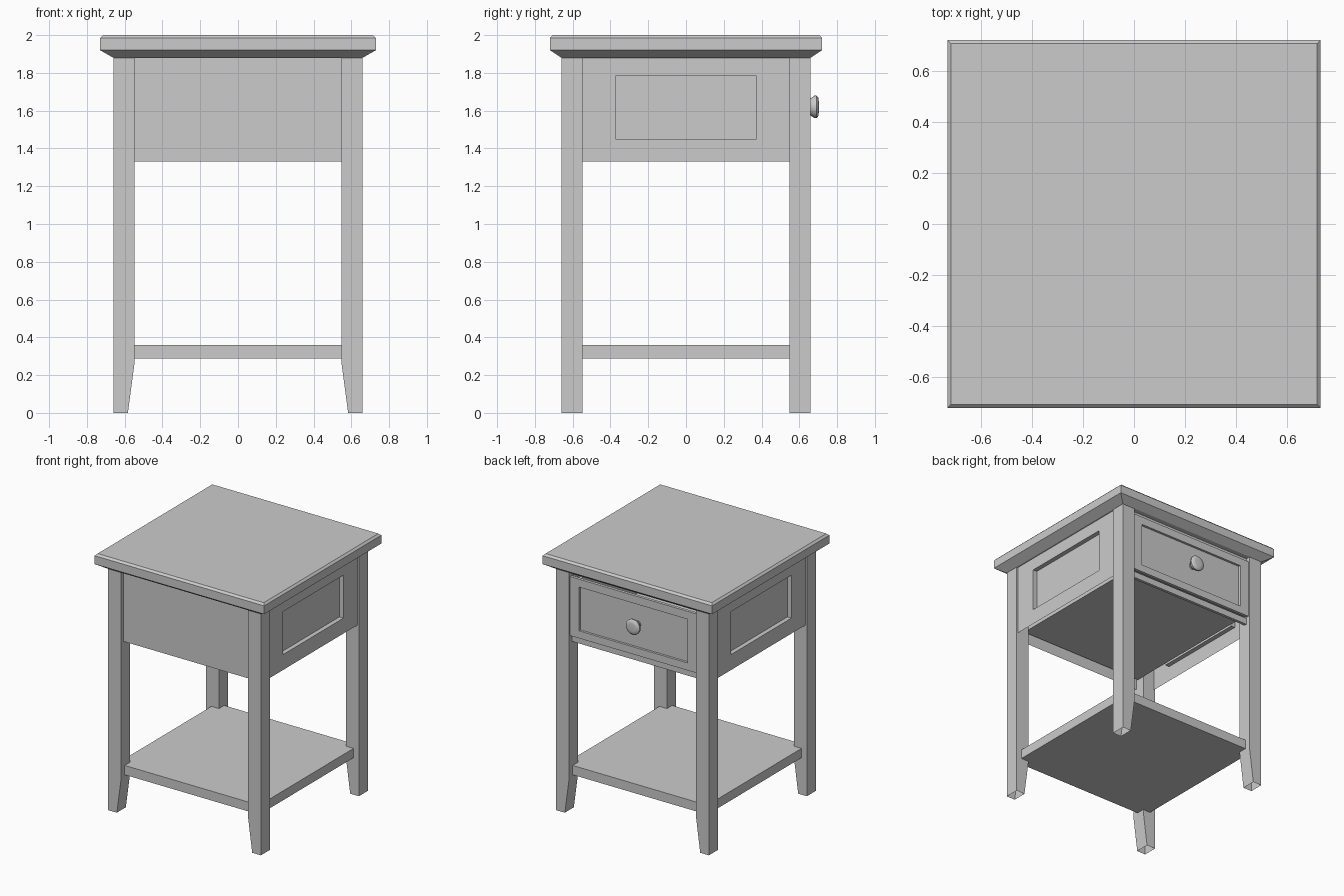
import bpy, bmesh, math

if "Cube" in bpy.data.objects:
    bpy.data.objects.remove(bpy.data.objects["Cube"])

ORDER = {'x': (2, 0, 1), 'y': (0, 2, 1), 'z': (0, 1, 2)}


def loft(name, axis, rings, start=True, end=True):
    """Bridge rectangles (u0, u1, v0, v1, w) stacked along an axis."""
    bm = bmesh.new()
    loops = []
    for u0, u1, v0, v1, w in rings:
        pts = [(u0, v0, w), (u1, v0, w), (u1, v1, w), (u0, v1, w)]
        loops.append([bm.verts.new([p[i] for i in ORDER[axis]]) for p in pts])
    for a, b in zip(loops, loops[1:]):
        for i in range(4):
            j = (i + 1) % 4
            bm.faces.new((a[i], a[j], b[j], b[i]))
    if start:
        bm.faces.new(loops[0])
    if end:
        bm.faces.new(loops[-1])
    bmesh.ops.recalc_face_normals(bm, faces=bm.faces)
    if start != end:  # open sheets face away from the centre
        bm.normal_update()
        f = max(bm.faces, key=lambda f: f.calc_area())
        if f.normal.dot(f.calc_center_median()) < 0:
            bmesh.ops.reverse_faces(bm, faces=bm.faces)
    me = bpy.data.meshes.new(name)
    bm.to_mesh(me)
    bm.free()
    ob = bpy.data.objects.new(name, me)
    bpy.context.collection.objects.link(ob)
    return ob


def box(name, x, y, z):
    return loft(name, 'z', [(*x, *y, z[0]), (*x, *y, z[1])])


# Table top with sloped underside and small upper chamfer
loft("table_top", 'z', [(-a, a, -b, b, z) for a, b, z in
     [(.66, .66, 1.88), (.73, .72, 1.92), (.73, .72, 1.985), (.715, .705, 2.0)]])

# Legs, tapered on the inner side at the foot, open ended
for sx, side in ((-1, "left"), (1, "right")):
    for sy, end in ((-1, "front"), (1, "back")):
        loft(f"{end}_{side}_leg", 'z',
             [(sx * inner, sx * .658, sy * .547, sy * .658, z)
              for inner, z in ((.583, 0), (.547, .27), (.547, 1.88))], False, False)
    # Side apron with a recessed panel
    p = (-.373, .373, 1.45, 1.784)
    loft(f"{side}_apron", 'x', [(-.55, .55, 1.33, 1.88, sx * .647),
         (*p, sx * .647), (*p, sx * .612)], start=False)

# Front apron and lower shelf
loft("front_apron", 'y', [(-.55, .55, 1.33, 1.88, -.625),
     (-.54, .54, 1.34, 1.87, -.625)], start=False)
box("shelf", (-.612, .612), (-.612, .612), (.287, .36))

# Drawer rails, drawer box and drawer front with recessed panel
box("lower_drawer_rail", (-.55, .55), (.60, .622), (1.33, 1.38))
box("upper_drawer_rail", (-.55, .55), (.60, .622), (1.855, 1.88))
o, i = (-.54, .54, -.60, .625), (-.52, .52, -.58, .61)
loft("drawer_box", 'z', [(*o, 1.40), (*o, 1.80), (*i, 1.80), (*i, 1.42)])
d, p = (-.545, .545, 1.385, 1.845), (-.468, .468, 1.443, 1.783)
loft("drawer_front", 'y', [(*d, .625), (*d, .648), (*p, .648), (*p, .63)])

# Turned knob
profile = [(.028, .62), (.026, .64), (.042, .655), (.06, .68), (.06, .69),
           (.05, .70), (.03, .703)]
bm = bmesh.new()
N = 24
loops = [[bm.verts.new((r * math.cos(2 * math.pi * i / N) - .025, y,
                        1.62 + r * math.sin(2 * math.pi * i / N)))
          for i in range(N)] for r, y in profile]
for a, b in zip(loops, loops[1:]):
    for i in range(N):
        j = (i + 1) % N
        bm.faces.new((a[i], a[j], b[j], b[i]))
bm.faces.new(loops[0])
bm.faces.new(loops[-1])
bmesh.ops.recalc_face_normals(bm, faces=bm.faces)
me = bpy.data.meshes.new("drawer_knob")
bm.to_mesh(me)
bm.free()
knob = bpy.data.objects.new("drawer_knob", me)
bpy.context.collection.objects.link(knob)
bpy.context.view_layer.objects.active = knob
knob.select_set(True)
bpy.ops.object.shade_smooth_by_angle(angle=math.radians(40))
